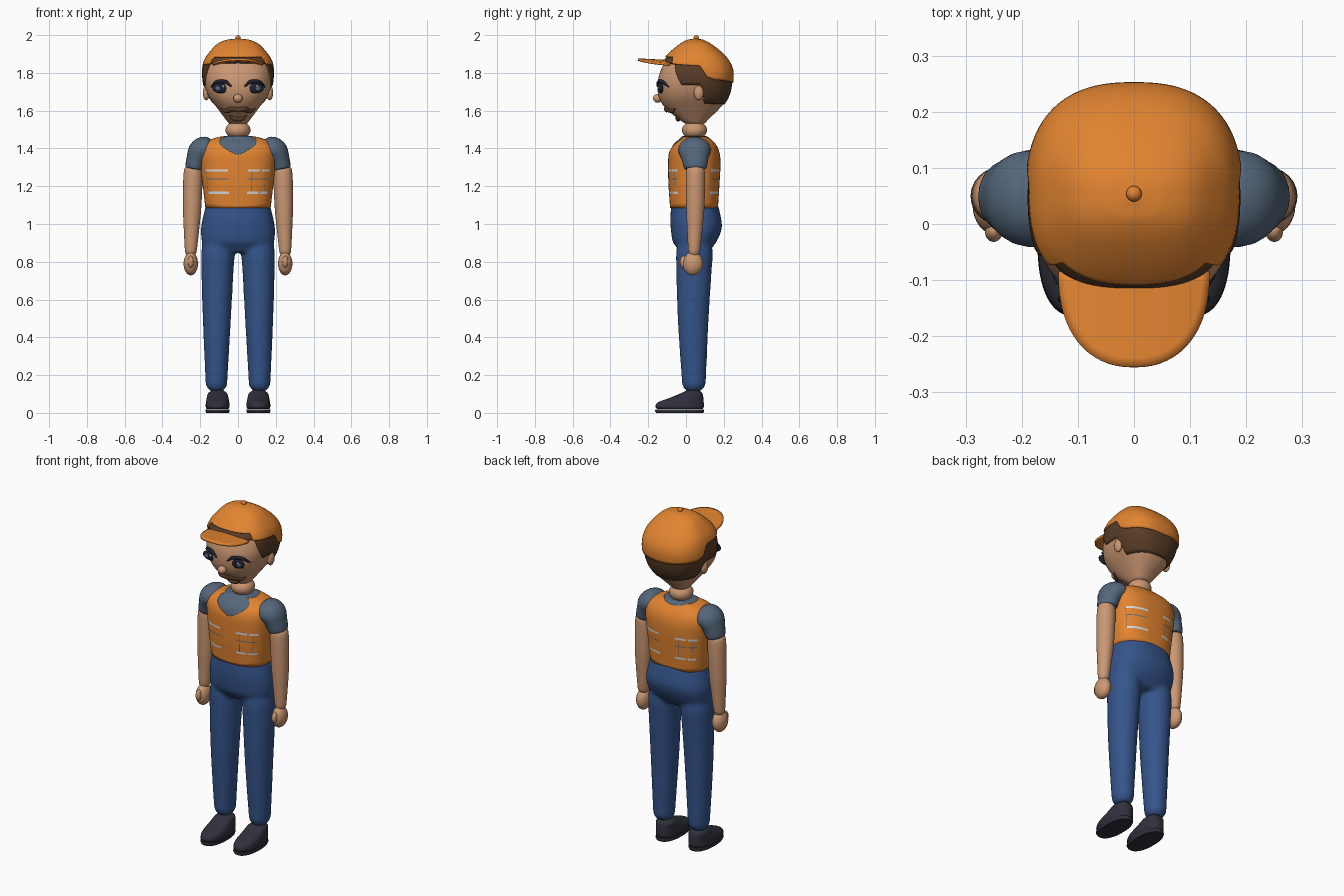
import bpy, bmesh, math
from math import radians, pi, sin, cos
from mathutils import Vector

if "Cube" in bpy.data.objects:
    bpy.data.objects.remove(bpy.data.objects["Cube"])


def material(name, *rgb):
    m = bpy.data.materials.new(name)
    m.use_nodes = True
    m.diffuse_color = (*rgb, 1)
    bsdf = m.node_tree.nodes["Principled BSDF"]
    bsdf.inputs["Base Color"].default_value = (*rgb, 1)
    bsdf.inputs["Roughness"].default_value = 0.7
    return m


SKIN = material("skin", 0.60, 0.31, 0.17)
HAIR = material("brown hair", 0.10, 0.045, 0.02)
ORANGE = material("orange cloth", 0.76, 0.23, 0.03)
DENIM = material("blue denim", 0.035, 0.09, 0.26)
SHIRT = material("grey blue shirt", 0.09, 0.135, 0.2)
SHOE = material("dark shoe", 0.03, 0.03, 0.045)
SILVER = material("pale reflective", 0.65, 0.7, 0.75)
EYE = material("dark eye", 0.012, 0.015, 0.03)
parts = []


def finish(name, bm, mat, thick=0):
    bmesh.ops.remove_doubles(bm, verts=bm.verts, dist=1e-5)
    bmesh.ops.recalc_face_normals(bm, faces=bm.faces)
    me = bpy.data.meshes.new(name)
    bm.to_mesh(me)
    bm.free()
    me.materials.append(mat)
    ob = bpy.data.objects.new(name, me)
    bpy.context.collection.objects.link(ob)
    parts.append(ob)
    if thick:
        mod = ob.modifiers.new("thickness", "SOLIDIFY")
        mod.thickness = thick
        mod.offset = -1
    return ob


def spline(rows, u):
    """Smooth interpolation along a list of equal-length tuples."""
    last = len(rows) - 1
    i = min(max(int(u), 0), last - 1)
    t = u - i
    p = [rows[min(max(j, 0), last)] for j in range(i - 1, i + 3)]
    return [b + t * (c - a + t * (2 * a - 5 * b + 4 * c - d + t * (3 * (b - c) + d - a))) / 2
            if 0 < i < last - 1 else b + t * (c - b) for a, b, c, d in zip(*p)]


def u_at(rows, z):
    lo, hi = 0, len(rows) - 1
    for _ in range(24):
        mid = (lo + hi) / 2
        lo, hi = (mid, hi) if spline(rows, mid)[0] < z else (lo, mid)
    return lo


def power(v, n):
    return math.copysign(abs(v) ** (2 / n), v)


def loft(name, rows, mat, n=2.5, cx=0, low=None, high=None, k=1, zc=None,
         arc=None, segs=72, rings=28, thick=0):
    """Rows are (z, half width, front y, back y); low/high limit z by degrees from the front."""
    bm = bmesh.new()
    a0, a1 = arc or (0, 360)
    cols = []
    for s in range(segs + (1 if arc else 0)):
        f = a0 + (a1 - a0) * s / segs
        g = min(f % 360, 360 - f % 360)
        ub = u_at(rows, low(g)) if low else 0
        ut = u_at(rows, high(g)) if high else len(rows) - 1
        a = radians(f - 90)
        col = []
        for r in range(rings + 1):
            z, hx, yf, yb = spline(rows, ub + (ut - ub) * r / rings)
            y = (yf + yb) / 2 + k * (yb - yf) / 2 * power(sin(a), n)
            z = zc + (z - zc) * k if zc else z
            col.append(bm.verts.new((cx + k * hx * power(cos(a), n), y, z)))
        cols.append(col)
    for s in range(segs):
        A, B = cols[s], cols[(s + 1) % len(cols)]
        for r in range(rings):
            bm.faces.new((A[r], B[r], B[r + 1], A[r + 1]))
    if not arc:
        for limit, r in ((low, 0), (high, rings)):
            if not limit:
                bm.faces.new([c[r] for c in cols])
    return finish(name, bm, mat, thick)


def tube(name, pts, mat, flat=1, side=1, segs=24, steps=5):
    """Points are (x, y, z, radius); flat scales the depth."""
    bm = bmesh.new()
    count = (len(pts) - 1) * steps
    samples = [spline(pts, i / steps) for i in range(count + 1)]
    loops = []
    for i, p in enumerate(samples):
        c = Vector(p[:3])
        t = (Vector(samples[min(i + 1, count)][:3]) - Vector(samples[max(i - 1, 0)][:3])).normalized()
        e = t.cross(Vector((0, 1, 0))).normalized()
        d = e.cross(t)
        ring = [c + p[3] * (e * cos(2 * pi * j / segs) + d * flat * sin(2 * pi * j / segs))
                for j in range(segs)]
        loops.append([bm.verts.new((v.x * side, v.y, v.z)) for v in ring])
    for A, B in zip(loops, loops[1:]):
        for j in range(segs):
            bm.faces.new((A[j], A[(j + 1) % segs], B[(j + 1) % segs], B[j]))
    bm.faces.new(loops[0])
    bm.faces.new(loops[-1])
    return finish(name, bm, mat)


def ball(name, loc, size, mat):
    bm = bmesh.new()
    bmesh.ops.create_uvsphere(bm, u_segments=28, v_segments=16, radius=1)
    bmesh.ops.scale(bm, vec=size, verts=bm.verts)
    bmesh.ops.translate(bm, vec=loc, verts=bm.verts)
    return finish(name, bm, mat)


def steps(*pairs):
    """Piecewise linear height by angle from the front."""
    def height(f):
        for (a, za), (b, zb) in zip(pairs, pairs[1:]):
            if f <= b:
                return za + (zb - za) * (f - a) / (b - a)
        return pairs[-1][1]
    return height


# Head, hair and cap share one egg profile
HEAD = [(1.525, .02, .03, .07), (1.53, .045, 0, .095), (1.56, .07, -.045, .125),
        (1.62, .115, -.115, .185), (1.68, .158, -.146, .223), (1.75, .18, -.15, .238),
        (1.81, .18, -.135, .238), (1.86, .167, -.11, .215), (1.90, .14, -.075, .178),
        (1.94, .1, -.025, .125), (1.96, .05, .015, .085), (1.965, .001, .049, .051)]
loft("head", HEAD, SKIN, n=2.4)
loft("hair", HEAD, HAIR, n=2.4, k=1.04, zc=1.7, segs=144, thick=.012,
     low=steps((0, 1.85), (55, 1.845), (62, 1.8), (75, 1.735), (97, 1.735), (106, 1.64), (180, 1.635)))
loft("cap_crown", HEAD, ORANGE, n=2.5, k=1.065, zc=1.7, segs=144, thick=.01,
     low=steps((0, 1.875), (45, 1.875), (52, 1.84), (94, 1.83), (103, 1.775), (115, 1.76), (180, 1.745)))
ball("cap_button", (0, .054, 1.986), (.014, .014, .014), ORANGE)

# Cap brim: arched half disc
bm = bmesh.new()
grid = []
for i in range(11):
    row = []
    for j in range(33):
        a = pi * j / 32
        x = .135 * i / 10 * power(cos(a), 2.3)
        t = i / 10 * power(sin(a), 2.3)
        row.append(bm.verts.new((x, -.085 - .17 * t, 1.868 + .009 * t - x * x)))
    grid.append(row)
for A, B in zip(grid, grid[1:]):
    for j in range(32):
        if A is grid[0]:
            bm.faces.new((A[j], B[j], B[j + 1]))
        else:
            bm.faces.new((A[j], B[j], B[j + 1], A[j + 1]))
bmesh.ops.delete(bm, geom=[v for v in bm.verts if not v.link_faces], context="VERTS")
finish("cap_brim", bm, ORANGE, .012)


def face_y(x, z):
    _, hx, yf, yb = spline(HEAD, u_at(HEAD, z))
    c = min(abs(x) / hx, 1) ** 1.2
    return (yf + yb) / 2 - (yb - yf) / 2 * (1 - c * c) ** (1 / 2.4)


def on_face(*pts):
    return [(x, face_y(x, z) - .002, z, r) for x, z, r in pts]


# Face features
ball("nose", (0, -.15, 1.665), (.025, .024, .023), SKIN)
tube("goatee", on_face((-.045, 1.575, .003), (-.025, 1.56, .012), (0, 1.556, .013),
                       (.025, 1.56, .012), (.045, 1.575, .003)), HAIR)
for s, side in ((1, "left"), (-1, "right")):
    tube(side + "_moustache", on_face((0, 1.605, .014), (.03, 1.61, .015), (.06, 1.6, .013),
                                      (.08, 1.604, .008), (.092, 1.612, .002)), HAIR, .8, s)
    ey = face_y(.09, 1.72)
    ball(side + "_eye", (s * .09, ey, 1.72), (.046, .014, .028), EYE)
    ball(side + "_eye_white", (s * .105, ey - .007, 1.718), (.016, .009, .014), SHIRT)
    ball(side + "_eye_glint", (s * .09 + .012, ey - .013, 1.728), (.006, .004, .006), SILVER)
    tube(side + "_lash", on_face((.035, 1.728, .004), (.06, 1.75, .009), (.09, 1.755, .01),
                                 (.12, 1.748, .009), (.142, 1.725, .004)), EYE, 1, s)
    ball(side + "_ear", (s * .168, .068, 1.695), (.018, .026, .04), SKIN)

# Neck and torso
ball("neck", (0, .045, 1.497), (.066, .066, .05), SKIN)
TORSO = [(1.085, .167, -.08, .165), (1.2, .18, -.088, .172), (1.32, .193, -.09, .178),
         (1.38, .197, -.085, .172), (1.42, .183, -.067, .155), (1.45, .135, -.035, .128),
         (1.465, .075, -.018, .108), (1.468, .03, .02, .07)]
loft("shirt", TORSO, SHIRT)
loft("vest", TORSO, ORANGE, k=1.035, segs=144, thick=.006,
     low=lambda f: 1.086, high=steps((0, 1.365), (42, 1.462), (140, 1.462), (180, 1.45)))

# Vest bands, broken into dashes front and back
for centre in (0, 180):
    for a, b in ((11, 31), (35, 55), (-55, -11)):
        arc = (centre + a, centre + b)
        for z, w, mat in ((1.278, .011, SILVER), (1.236, .005, SHIRT), (1.16, .011, SILVER)):
            loft("vest_band", TORSO, mat, k=1.045, segs=16, rings=2, arc=arc,
                 low=lambda f: z, high=lambda f: z + w)
    for a in (17, 44, -56):
        loft("vest_seam", TORSO, SHIRT, k=1.043, segs=2, rings=10,
             arc=(centre + a, centre + a + 1), low=lambda f: 1.165, high=lambda f: 1.285)

# Arms, legs and shoes
SHOES = [(.02, .058, -.152, .088), (.03, .063, -.162, .094), (.055, .062, -.15, .094),
         (.08, .057, -.085, .092), (.105, .05, -.025, .086), (.12, .03, .005, .07)]
legs = []
for s, side in ((1, "left"), (-1, "right")):
    tube(side + "_sleeve", [(.13, .045, 1.395, .04), (.16, .045, 1.395, .066), (.195, .046, 1.385, .068),
                            (.218, .048, 1.34, .056), (.232, .05, 1.295, .047),
                            (.233, .05, 1.288, .03)], SHIRT, 1.25, s)
    tube(side + "_arm", [(.234, .05, 1.31, .015), (.236, .05, 1.295, .045), (.239, .05, 1.23, .051),
                         (.243, .049, 1.08, .048), (.247, .046, .95, .039),
                         (.25, .043, .85, .03), (.25, .043, .83, .02)], SKIN, 1, s)
    ball(side + "_hand", (s * .25, .036, .79), (.038, .054, .062), SKIN)
    ball(side + "_thumb", (s * .25, -.012, .8), (.016, .02, .032), SKIN)
    legs.append(tube(side + "_leg", [(.105, .045, .98, .07), (.106, .045, .86, .088), (.109, .042, .74, .085),
                                     (.112, .038, .5, .075), (.114, .041, .22, .061),
                                     (.114, .043, .14, .055), (.114, .045, .115, .035)], DENIM, 1.1, s))
    loft(side + "_shoe", SHOES, SHOE, n=2.3, cx=s * .108, segs=48)
    loft(side + "_sole", [(0, .06, -.158, .092), (.01, .064, -.164, .096), (.019, .063, -.162, .094)],
         SHOE, n=2.3, cx=s * .108, segs=48, rings=4)

# Trousers: hips and legs fused into one smooth skin
hips = loft("trousers", [(.85, .165, -.03, .12), (.9, .19, -.068, .158), (.97, .196, -.08, .188),
                         (1.03, .187, -.083, .186), (1.11, .167, -.078, .168)], DENIM, n=2.3)
bpy.ops.object.select_all(action="DESELECT")
for ob in legs + [hips]:
    ob.select_set(True)
bpy.context.view_layer.objects.active = hips
parts = [p for p in parts if p not in legs]
bpy.ops.object.join()
remesh = hips.modifiers.new("fuse", "REMESH")
remesh.mode = "VOXEL"
remesh.voxel_size = .01
remesh.use_smooth_shade = True
relax = hips.modifiers.new("relax", "SMOOTH")
relax.iterations = 12

# Smooth shading with sharp rims
bpy.ops.object.select_all(action="DESELECT")
for ob in parts:
    ob.select_set(True)
bpy.context.view_layer.objects.active = hips
bpy.ops.object.shade_smooth_by_angle(angle=radians(45))
